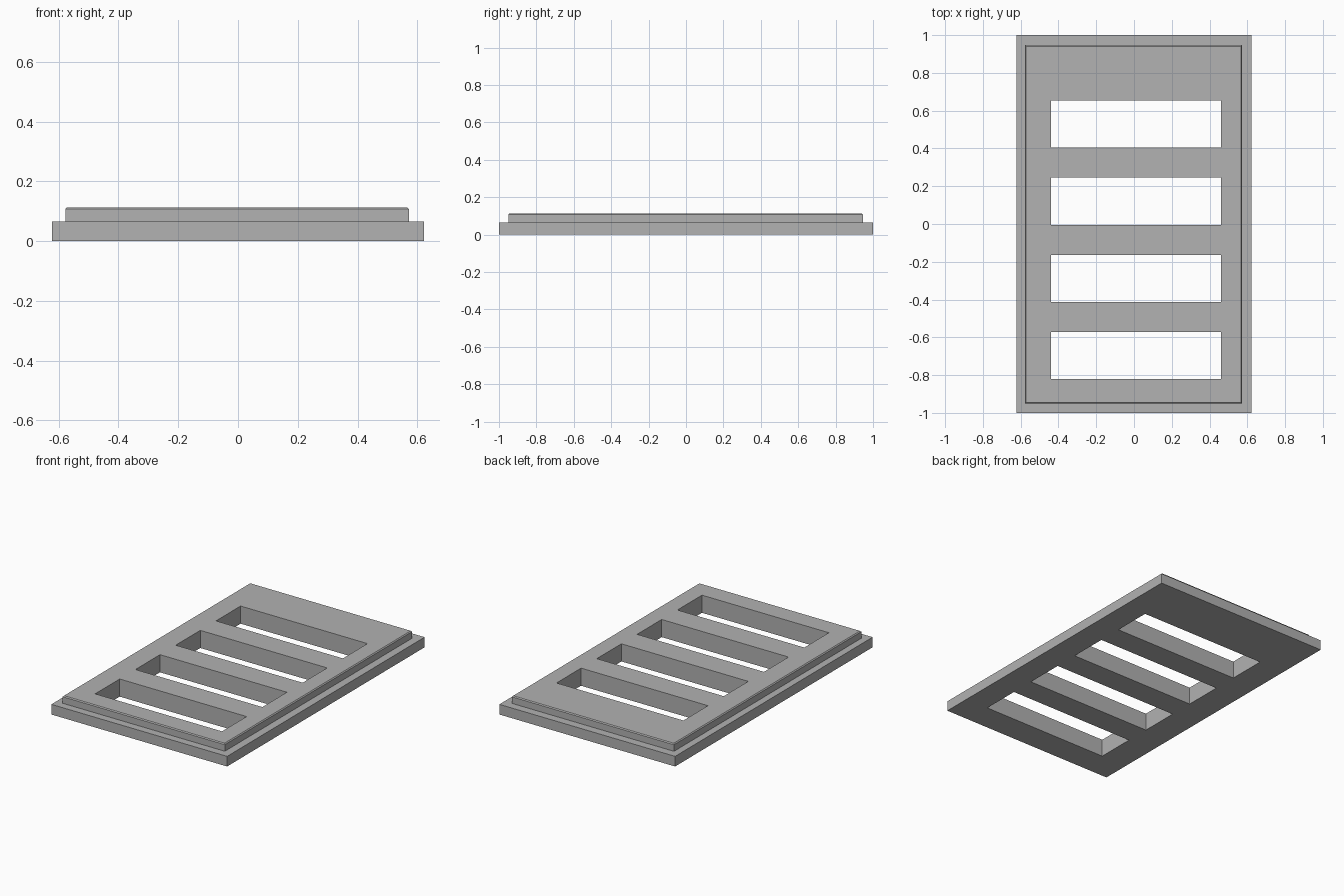
import bpy
import bmesh

if "Cube" in bpy.data.objects:
    bpy.data.objects.remove(bpy.data.objects["Cube"], do_unlink=True)

# Single plain grey
grey = bpy.data.materials.new("plain_grey")
grey.use_nodes = True
colour = (0.445, 0.445, 0.445, 1)
grey.diffuse_color = colour
grey.node_tree.nodes["Principled BSDF"].inputs["Base Color"].default_value = colour


def add_loft(bm, sections):
    """Stack rectangles (x0, x1, y0, y1, z) into one closed solid."""
    rings = [[bm.verts.new(p) for p in
              ((x0, y0, z), (x1, y0, z), (x1, y1, z), (x0, y1, z))]
             for x0, x1, y0, y1, z in sections]
    bm.faces.new(rings[0][::-1])
    bm.faces.new(rings[-1])
    for low, high in zip(rings, rings[1:]):
        for i in range(4):
            j = (i + 1) % 4
            bm.faces.new((low[i], low[j], high[j], high[i]))


def make_object(name, solids):
    bm = bmesh.new()
    for sections in solids:
        add_loft(bm, sections)
    mesh = bpy.data.meshes.new(name)
    bm.to_mesh(mesh)
    bm.free()
    mesh.materials.append(grey)
    obj = bpy.data.objects.new(name, mesh)
    bpy.context.collection.objects.link(obj)
    return obj


# Stepped plate: wide base with a slightly off-centre raised panel, chamfered on top
BASE_TOP, TOP, CHAMFER = 0.065, 0.113, 0.006
px0, px1, py0, py1 = -0.578, 0.572, -0.95, 0.947
base = (-0.623, 0.623, -1, 1)
panel = (px0, px1, py0, py1)
panel_top = (px0 + CHAMFER, px1 - CHAMFER, py0 + CHAMFER, py1 - CHAMFER)
plate = make_object("slotted_plate", [[
    (*base, 0), (*base, BASE_TOP), (*panel, BASE_TOP),
    (*panel, TOP - CHAMFER), (*panel_top, TOP)]])

# Four evenly spaced slots cut right through
SLOT_START, SLOT_PITCH, SLOT_DEPTH = -0.82, 0.408, 0.249
slots = []
for i in range(4):
    y = SLOT_START + i * SLOT_PITCH
    rect = (-0.439, 0.461, y, y + SLOT_DEPTH)
    slots.append([(*rect, -0.1), (*rect, 0.3)])
cutter = make_object("slot_cutter", slots)
cutter.hide_render = True
cutter.hide_set(True)

cut = plate.modifiers.new("slots", "BOOLEAN")
cut.operation = "DIFFERENCE"
cut.solver = "EXACT"
cut.object = cutter

# Bake the cut and discard the cutter
bpy.context.view_layer.objects.active = plate
plate.select_set(True)
bpy.ops.object.modifier_apply(modifier=cut.name)
bpy.data.objects.remove(cutter, do_unlink=True)
